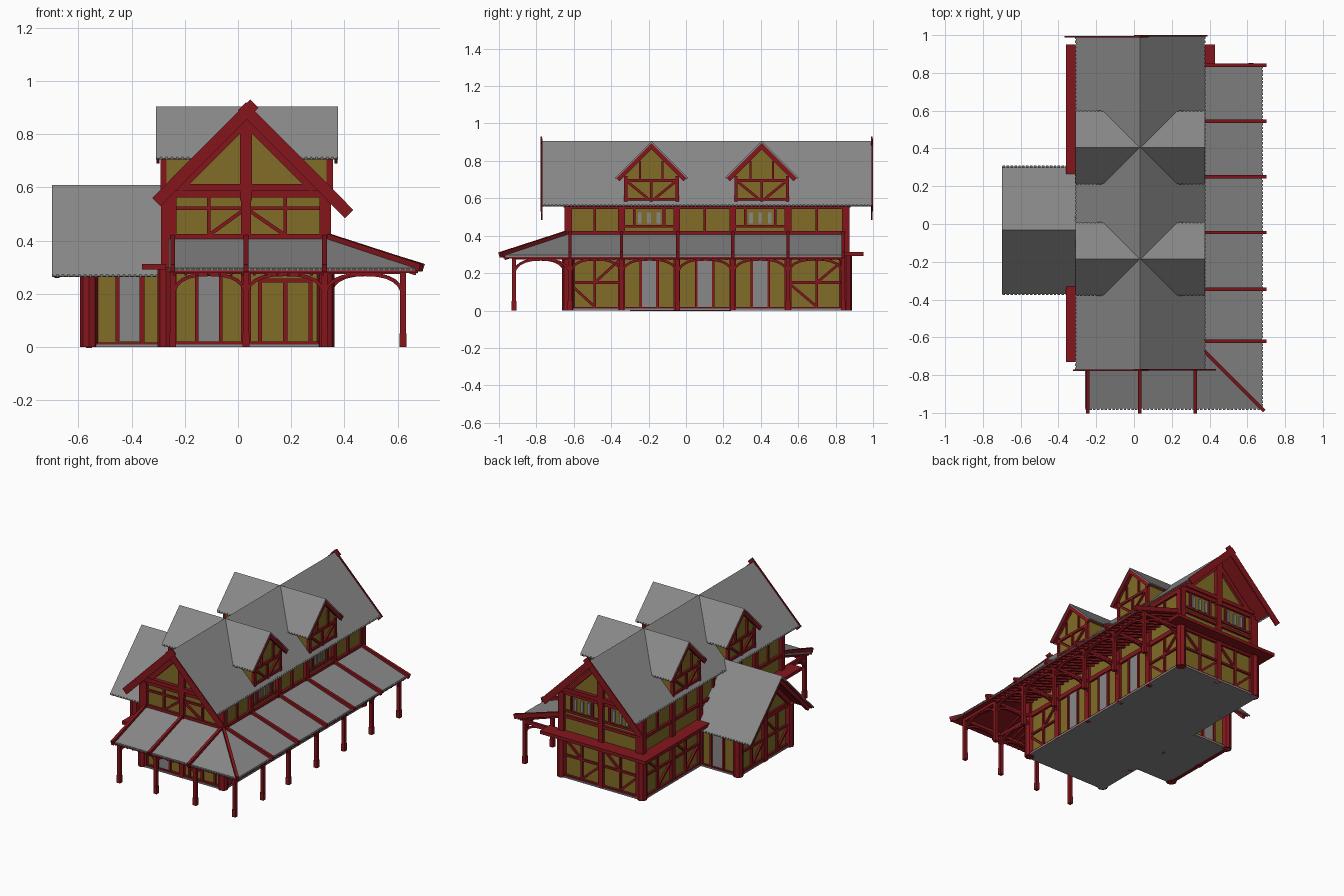
import bpy, bmesh, math
from mathutils import Vector, Matrix

if "Cube" in bpy.data.objects:
    bpy.data.objects.remove(bpy.data.objects["Cube"])

Z = Vector((0, 0, 1))
parts = {}

def mat(name, col):
    m = bpy.data.materials.new(name)
    m.diffuse_color = (*col, 1)
    m.use_nodes = True
    m.node_tree.nodes["Principled BSDF"].inputs["Base Color"].default_value = m.diffuse_color
    return m

RED = mat("red_timber", (0.235, 0.008, 0.012))
GOLD = mat("gold_plaster", (0.22, 0.155, 0.02))
GREY = mat("dark_grey", (0.25, 0.25, 0.25))

def part(name, material=GREY):
    if name not in parts:
        parts[name] = (bmesh.new(), material)
    return parts[name][0]

def beam(name, p, q, w, d, n, material=RED):
    """Box from p to q: width w across, depth d along n."""
    p, q, n = Vector(p), Vector(q), Vector(n)
    x = (q - p).normalized()
    y = n.cross(x).normalized()
    n = x.cross(y)
    m = Matrix((x * (q - p).length, y * w, n * d)).transposed().to_4x4()
    m.translation = (p + q) / 2
    bmesh.ops.create_cube(part(name, material), size=1, matrix=m)

def prism(name, pts, axis, a, b, material=GREY):
    """Extrude a (u, z) profile along the x or y axis."""
    bm = part(name, material)
    at = (lambda u, s, z: (u, s, z)) if axis == 'y' else (lambda u, s, z: (s, u, z))
    va = [bm.verts.new(at(u, a, z)) for u, z in pts]
    vb = [bm.verts.new(at(u, b, z)) for u, z in pts]
    bm.faces.new(va)
    bm.faces.new(vb[::-1])
    for i in range(len(pts)):
        j = (i + 1) % len(pts)
        bm.faces.new((va[i], va[j], vb[j], vb[i]))

def plate(name, pts, t, material=GREY):
    bm = part(name, material)
    f = bm.faces.new([bm.verts.new(p) for p in pts])
    r = bmesh.ops.extrude_face_region(bm, geom=[f])
    for v in r['geom']:
        if isinstance(v, bmesh.types.BMVert):
            v.co.z -= t

def teeth(name, p, q, out):
    """Row of small tile ends along an eave."""
    p, q, out = Vector(p), Vector(q), Vector(out).normalized()
    n = int((q - p).length / 0.02)
    for i in range(n):
        c = p.lerp(q, (i + 0.5) / n)
        beam(name, c - out * 0.008, c + out * 0.006, 0.013, 0.006, out.cross(q - p), GREY)

def gable_roof(name, axis, c, half, top, a, b):
    def chevron(h, z, t):
        return [(c - h, z - h), (c, z), (c + h, z - h), (c + h, z - h - t), (c, z - t), (c - h, z - h - t)]
    prism(name, chevron(half, top, 0.01), axis, a, b)
    prism(name + "_boarding", chevron(half - 0.012, top - 0.01, 0.012), axis, a + 0.004, b - 0.004, RED)
    for s in (-1, 1):
        at = lambda k: (c + s * half, k, top - half - 0.004) if axis == 'y' else (k, c + s * half, top - half - 0.004)
        teeth(name + "_tile_ends", at(a), at(b), (s, 0, -1) if axis == 'y' else (0, s, -1))

# Plaster bodies and floor
def house(cx, h, wall, top):
    return [(cx - h, 0.006), (cx + h, 0.006), (cx + h, wall), (cx, top), (cx - h, wall)]
prism("main_walls", house(0.03, 0.30, 0.575, 0.875), 'y', -0.63, 0.855, GOLD)
prism("wing_walls", house(-0.03, 0.27, 0.305, 0.575), 'x', -0.56, -0.25, GOLD)
beam("floor", (0.03, -0.65, 0.005), (0.03, 0.875, 0.005), 0.64, 0.01, Z, GREY)
beam("floor", (-0.575, -0.03, 0.005), (-0.29, -0.03, 0.005), 0.57, 0.01, Z, GREY)

# Roofs
gable_roof("main_roof", 'y', 0.033, 0.34, 0.907, -0.775, 0.995)
gable_roof("wing_roof", 'x', -0.033, 0.337, 0.61, -0.70, -0.22)
for y in (-0.185, 0.405):
    gable_roof("dormer_roof", 'x', y, 0.19, 0.905, -0.309, 0.376)
    prism("dormer_walls", [(y - .145, .56), (y + .145, .56), (y + .145, .725), (y, .87), (y - .145, .725)],
          'x', -0.28, 0.345, GOLD)

# Wall frames: origin, along, outward
WALL = {
    "front": ((0, -.63, 0), (1, 0, 0), (0, -1, 0)), "back": ((0, .855, 0), (1, 0, 0), (0, 1, 0)),
    "right": ((.33, 0, 0), (0, 1, 0), (1, 0, 0)), "left": ((-.27, 0, 0), (0, 1, 0), (-1, 0, 0)),
    "wing_front": ((0, -.30, 0), (1, 0, 0), (0, -1, 0)), "wing_back": ((0, .24, 0), (1, 0, 0), (0, 1, 0)),
    "wing_end": ((-.56, 0, 0), (0, 1, 0), (-1, 0, 0)),
    "dormer_right": ((.345, 0, 0), (0, 1, 0), (1, 0, 0)), "dormer_left": ((-.28, 0, 0), (0, 1, 0), (-1, 0, 0)),
}
def timber(w, u0, z0, u1, z1, width=0.014, d=0.024, name=None, material=RED):
    o, u, n = (Vector(v) for v in WALL[w])
    beam(name or w + "_timbers", o + u * u0 + Z * z0, o + u * u1 + Z * z1, width, d, n, material)

def bay(w, a, b, lo, hi, kind):
    c, m, r = (a + b) / 2, (a + 2 * b) / 3, lo + .7 * (hi - lo)
    m = (lo + hi) / 2
    if kind == "door":
        timber(w, c, lo, c, hi, 0.076, 0.012, w + "_doors", GREY)
        for s in (-1, 1):
            timber(w, c + s * .045, lo, c + s * .045, hi)
    elif kind == "double":
        for k, wd in ((-.095, .014), (0, .018), (.095, .014)):
            timber(w, c + k, lo, c + k, hi - .03, wd)
        timber(w, c - .1, hi - .03, c + .1, hi - .03)
    elif kind == "slots":
        timber(w, a, lo + .03, b, lo + .03)
        for k in (-.05, 0, .05):
            timber(w, c + k, lo + .045, c + k, hi - .02, 0.02, 0.014, w + "_windows", GREY)
        for k in (-.08, .08):
            timber(w, c + k, lo + .03, c + k, hi)
    elif kind == "brace":
        timber(w, a, m, b, m)
        timber(w, c, lo, c, hi)
        timber(w, a, m, c, lo)
        timber(w, c, m, b, hi)
    elif kind == "rail":
        timber(w, a, r, b, r)
        timber(w, c, lo, c, hi)
        timber(w, c, lo, b if c < .03 else a, r)
    else:
        timber(w, c, lo, c, hi)

def framing(w, us, lower, upper, top):
    for z, wd in ((.012, .016), (.29, .03), (.415, .02), (top, .026)):
        timber(w, us[0], z, us[-1], z, wd, 0.03)
    for u in us:
        timber(w, u, 0, u, top, 0.036, 0.04)
    for i in range(len(us) - 1):
        bay(w, us[i], us[i + 1], .02, .28, lower[i])
        bay(w, us[i], us[i + 1], .42, top - .01, upper[i])

XS, YS = (-.25, .03, .325), (-.63, -.345, -.05, .25, .545, .855)
framing("front", XS, ("door", "double"), ("rail", "rail"), .575)
framing("back", XS, ("brace", "brace"), ("slots", "slots"), .575)
framing("right", YS, ("brace", "door", "door", "door", "brace"), ("plain", "slots", "plain", "slots", "plain"), .555)
framing("left", YS, ("brace", "plain", "plain", "brace", "brace"), ("plain",) * 5, .555)

# Gable frames and crossed barge boards on main gables
for w, y, s in (("front", -.773, 1), ("back", .994, -1)):
    timber(w, -.25, .600, .31, .600, 0.026, 0.05)
    timber(w, .03, .55, .03, .86, 0.045, 0.05)
    for k in (-1, 1):
        timber(w, .03 + k * .255, .59, .03, .845, 0.03, 0.04)
        L = .385 if k == s else .34
        t = .028 if k == -1 else .018
        beam("barge_boards", (.033 - k * t, y + k * .002, .887 + t), (.033 + k * L, y + k * .002, .885 - L),
             .044, .008, (0, 1, 0))

# Dormer gable frames
for w, x in (("dormer_right", .368), ("dormer_left", -.301)):
    for y in (-.185, .405):
        timber(w, y - .145, .695, y + .145, .695, .016)
        timber(w, y - .145, .595, y + .145, .595, .014)
        timber(w, y, .58, y, .69)
        for k in (-1, 1):
            timber(w, y + k * .138, .57, y + k * .138, .72, .018)
            timber(w, y + k * .02, .60, y + k * .13, .69)
            timber(w, y + k * .06, .70, y + k * .06, .80, .01)
            beam("dormer_barge_boards", (x, y, .880), (x, y + k * .18, .700), .026, .012, (1, 0, 0))

# Wing frames
for w in ("wing_front", "wing_back"):
    timber(w, -.56, .01, -.28, .01, .014)
    timber(w, -.56, .285, -.28, .285, .03)
    bay(w, -.53, -.285, .02, .27, "door")
    timber(w, -.285, 0, -.285, .27, .03)
    timber(w, -.36, 0, -.36, .27, .016)
for z in (.012, .29):
    timber("wing_end", -.30, z, .24, z, .03)
timber("wing_end", -.03, 0, -.03, .55, .04, .04)
for k in (-1, 1):
    bay("wing_end", *sorted((-.03, -.03 + k * .27)), .02, .28, "brace")
    timber("wing_end", -.03 + k * .26, .30, -.03, .56, .03, .04)
    timber("wing_end", -.03, .30, -.03 + k * .12, .42)
    beam("wing_barge_boards", (-.68, -.033, .575), (-.68, -.033 + k * .305, .27), .03, .02, (1, 0, 0))

# Eight-sided corner posts
for x, y, h in [(x, y, .30) for x in (-.27, .33) for y in (-.63, .855)] + [(-.56, -.30, .29), (-.56, .24, .29)]:
    bmesh.ops.create_cone(part("corner_posts", RED), cap_ends=True, segments=8, radius1=.033, radius2=.033,
                          depth=h, matrix=Matrix.Translation((x, y, h / 2)))

# Flat ledge round the back and left sides
beam("ledge", (-.36, .90, .302), (.43, .90, .302), .10, .022, Z)
beam("ledge", (-.315, -.73, .302), (-.315, -.33, .302), .09, .022, Z)
beam("ledge", (-.315, .26, .302), (-.315, .95, .302), .09, .022, Z)

# Porch roof, hipped at the front right corner
SIDE = [(.33, -.63, .412), (.677, -.977, .297), (.677, .84, .297), (.33, .84, .412)]
FRONT = [(-.26, -.63, .412), (-.26, -.977, .297), (.677, -.977, .297), (.33, -.63, .412)]
for pts in (SIDE, FRONT):
    plate("porch_roof", pts, .01)
    plate("porch_boarding", [Vector(p) - Z * .01 for p in pts], .008, RED)
teeth("porch_tile_ends", (.677, -.97, .292), (.677, .84, .292), (1, 0, -.3))
teeth("porch_tile_ends", (-.26, -.977, .292), (.67, -.977, .292), (0, -1, -.3))
PY, PX = (.84, .545, .25, -.045, -.345, -.62), (-.245, .03, .325)
for y in PY:
    beam("porch_ribs", (.33, y, .412), (.698, y, .298), .018, .03, Z)
for x in PX:
    beam("porch_ribs", (x, -.63, .412), (x, -1.0, .296), .018, .03, Z)
beam("porch_ribs", (.33, -.63, .414), (.688, -.988, .298), .018, .03, Z)
for i in range(34):
    y = -.60 + i * .043
    beam("porch_rafters", (.33, y, .388), (.67, y, .276), .01, .014, Z)
for i in range(14):
    x = -.24 + i * .043
    beam("porch_rafters", (x, -.63, .388), (x, -.97, .276), .01, .014, Z)

# Porch posts, plates and arched braces
def arch(p, q):
    p, q = Vector(p), Vector(q)
    n = (q - p).cross(Z)
    pts = []
    for i in range(13):
        a = math.pi * i / 12
        k = math.copysign(abs(math.cos(a)) ** .8, math.cos(a))
        pts.append(p.lerp(q, .5 - .5 * k) + Z * (.18 + .093 * math.sin(a) ** .8))
    for s, e in zip(pts, pts[1:]):
        beam("porch_arches", s, e, .013, .014, n)

side = [(.62, y, 0) for y in PY] + [(.62, -.92, 0)]
front = [(.62, -.92, 0)] + [(x, -.92, 0) for x in PX[::-1]]
for p in side + front[1:]:
    p = Vector(p)
    beam("porch_posts", p, p + Z * .30, .022, .022, (1, 0, 0))
    beam("porch_posts", p, p + Z * .05, .025, .025, (1, 0, 0))
for row in (side, front):
    beam("porch_plates", Vector(row[0]) + Z * .285, Vector(row[-1]) + Z * .285, .022, .022, Z)
    for p, q in zip(row, row[1:]):
        arch(p, q)
for y in PY:
    arch((.345, y, 0), (.62, y, 0))
    beam("porch_plates", (.33, y, .285), (.62, y, .285), .016, .02, Z)
for x in PX:
    arch((x, -.645, 0), (x, -.92, 0))
    beam("porch_plates", (x, -.63, .285), (x, -.92, .285), .016, .02, Z)

# Turn every part into an object
for name, (bm, material) in parts.items():
    bmesh.ops.recalc_face_normals(bm, faces=bm.faces)
    me = bpy.data.meshes.new(name)
    bm.to_mesh(me)
    bm.free()
    me.materials.append(material)
    bpy.context.collection.objects.link(bpy.data.objects.new(name, me))
